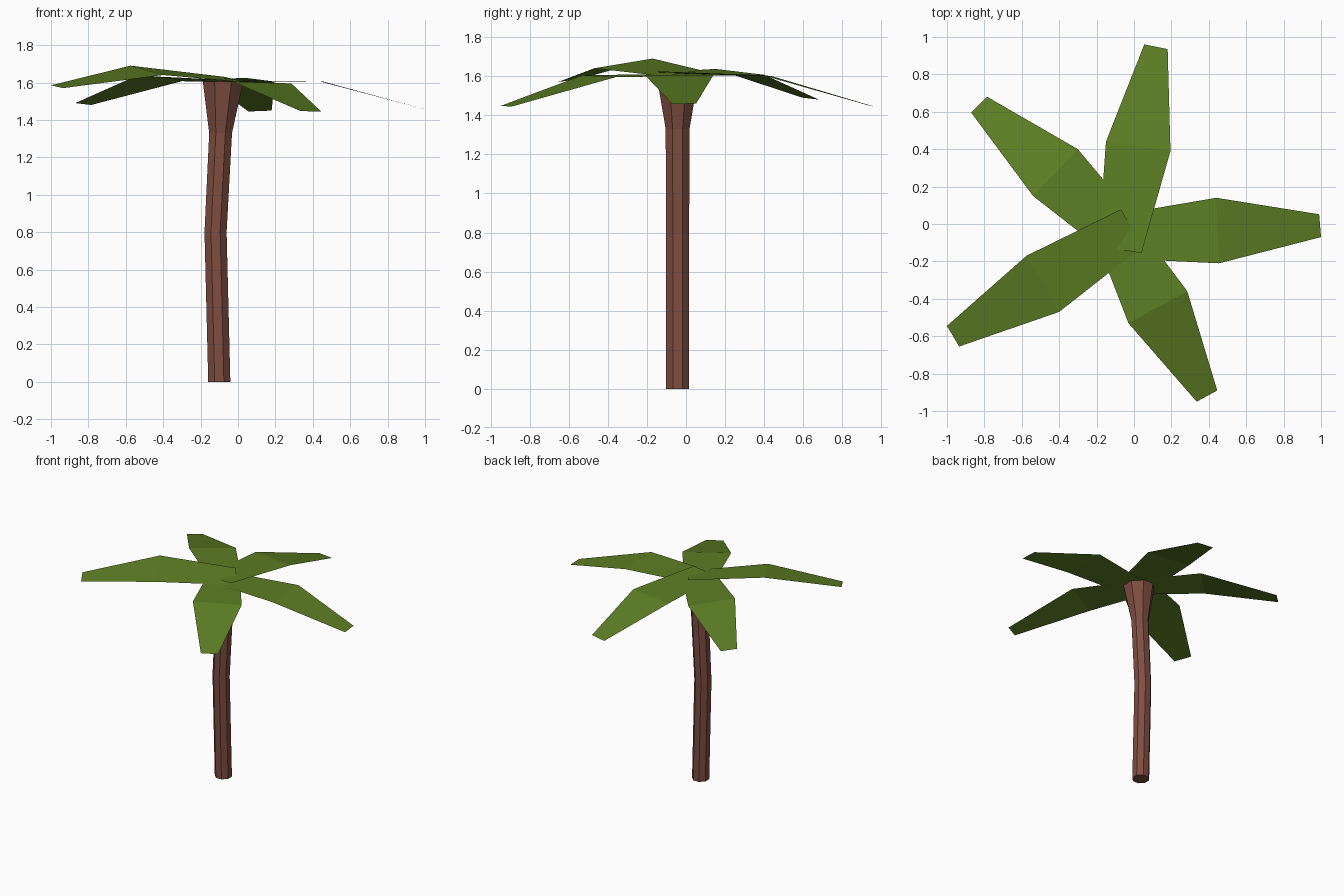
import bpy, bmesh, math

if "Cube" in bpy.data.objects:
    bpy.data.objects.remove(bpy.data.objects["Cube"])


def material(name, rgb):
    m = bpy.data.materials.new(name)
    m.diffuse_color = (*rgb, 1)
    m.use_nodes = True
    m.node_tree.nodes["Principled BSDF"].inputs["Base Color"].default_value = m.diffuse_color
    return m


def finish(bm, name, mat):
    mesh = bpy.data.meshes.new(name)
    bm.to_mesh(mesh)
    bm.free()
    mesh.materials.append(mat)
    obj = bpy.data.objects.new(name, mesh)
    bpy.context.collection.objects.link(obj)
    return obj


bark = material("bark brown", (0.21, 0.075, 0.052))
green = material("leaf green", (0.11, 0.21, 0.018))

# Trunk: octagonal rings (centre x, z, radius) with a flared crown
bm = bmesh.new()
SIDES = 8
rings = []
for cx, z, r in [(-0.10, 0, 0.064), (-0.12, 0.80, 0.064),
                 (-0.093, 1.33, 0.066), (-0.08, 1.605, 0.117)]:
    angles = [(i + 0.5) * math.tau / SIDES for i in range(SIDES)]
    rings.append([bm.verts.new((cx + r * math.cos(a), -0.043 + r * math.sin(a), z))
                  for a in angles])
for lo, hi in zip(rings, rings[1:]):
    for i in range(SIDES):
        j = (i + 1) % SIDES
        bm.faces.new((lo[i], lo[j], hi[j], hi[i]))
bm.faces.new(rings[0][::-1])
bm.faces.new(rings[-1])
finish(bm, "trunk", bark)

# Leaves: thin folded strips, a point pair each at the base, bend and tip
leaves = {
    "leaf_east": [((-0.03, 0.06, 1.60), (-0.03, -0.187, 1.605)),
                  ((0.44, 0.14, 1.605), (0.455, -0.21, 1.605)),
                  ((0.99, 0.052, 1.46), (1.0, -0.07, 1.457))],
    "leaf_north": [((-0.19, -0.12, 1.615), (0.04, -0.155, 1.625)),
                   ((-0.15, 0.44, 1.60), (0.195, 0.39, 1.605)),
                   ((0.055, 0.96, 1.445), (0.18, 0.935, 1.45))],
    "leaf_northwest": [((-0.09, -0.20, 1.615), (0.06, -0.03, 1.60)),
                       ((-0.54, 0.15, 1.637), (-0.30, 0.40, 1.607)),
                       ((-0.87, 0.595, 1.49), (-0.785, 0.68, 1.48))],
    "leaf_southwest": [((0.045, -0.12, 1.60), (-0.07, 0.078, 1.63)),
                       ((-0.40, -0.47, 1.64), (-0.575, -0.17, 1.69)),
                       ((-0.935, -0.655, 1.57), (-1.0, -0.545, 1.585))],
    "leaf_south": [((0.02, -0.005, 1.60), (-0.19, -0.115, 1.61)),
                   ((0.285, -0.36, 1.595), (-0.03, -0.53, 1.605)),
                   ((0.445, -0.89, 1.445), (0.335, -0.95, 1.447))],
}
for name, pairs in leaves.items():
    bm = bmesh.new()
    rows = [[bm.verts.new(p) for p in pair] for pair in pairs]
    for (a, b), (c, d) in zip(rows, rows[1:]):
        face = bm.faces.new((a, b, d, c))
        face.normal_update()
        if face.normal.z < 0:
            face.normal_flip()
    finish(bm, name, green)
